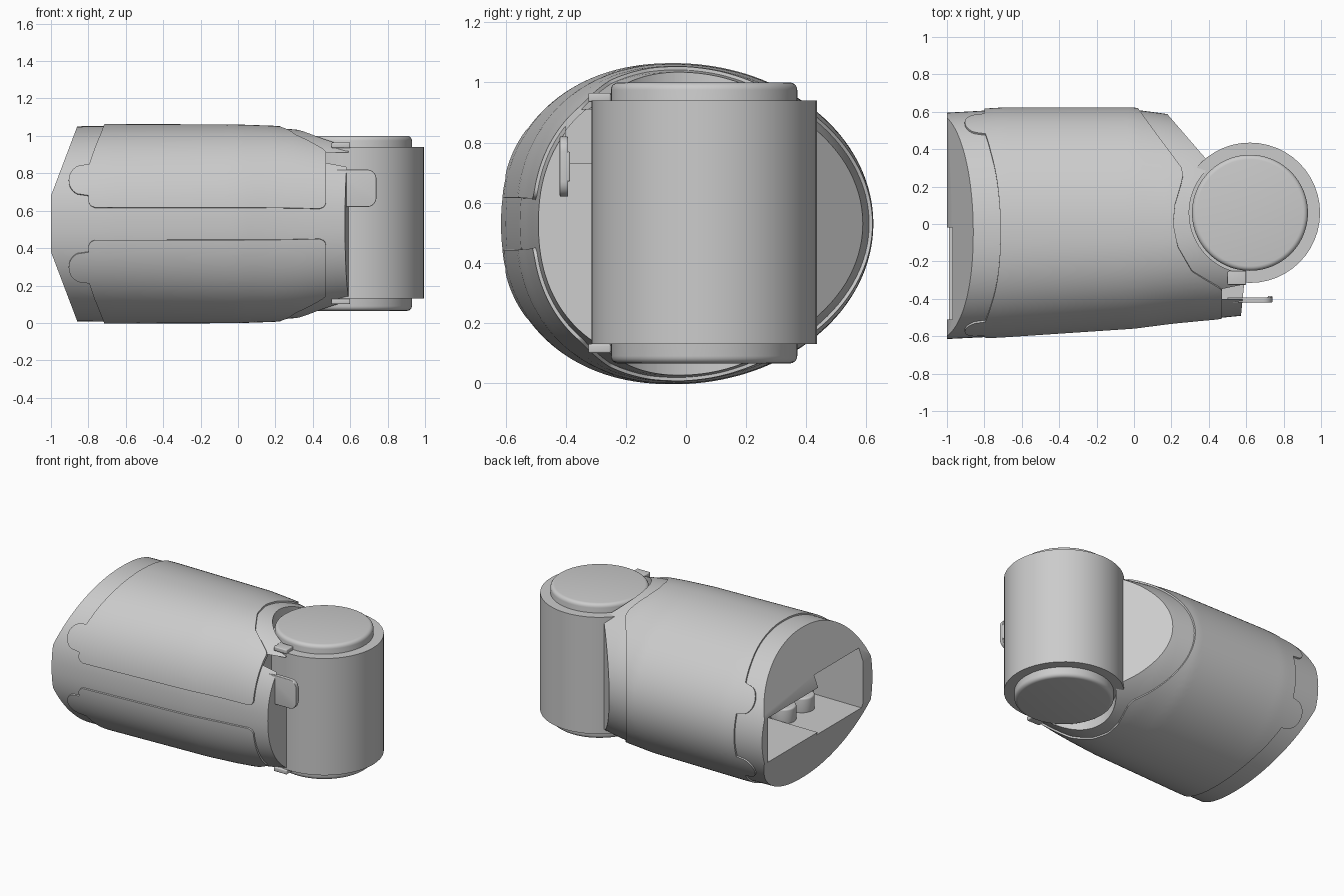
import bpy, bmesh, math
from math import sin, cos, pi, sqrt

if "Cube" in bpy.data.objects:
    bpy.data.objects.remove(bpy.data.objects["Cube"])

CX, CY, MID = 0.62, 0.06, 0.53          # joint axis and mid height


def lerp(table, t, col=1):
    """Piecewise-linear lookup in rows of (key, value, ...)."""
    if t <= table[0][0]:
        return table[0][col]
    for a, b in zip(table, table[1:]):
        if t <= b[0]:
            return a[col] + (b[col] - a[col]) * (t - a[0]) / (b[0] - a[0])
    return table[-1][col]


# Housing stations: x, front y, back y, half height
STATIONS = [(-1, -.615, .595, .52), (-.7, -.6, .612, .523), (0, -.553, .612, .52),
            (.2, -.527, .585, .513), (.32, -.515, .56, .503), (.45, -.503, .53, .483),
            (.58, -.49, .5, .465), (.75, -.475, .46, .46)]


def section(x, a, off=0.0):
    """Point on the egg-shaped housing; a = 0 is the front, going over the top."""
    lo, hi, h = (lerp(STATIONS, x, c) for c in (1, 2, 3))
    c, s = cos(a), sin(a)
    e = 0.9 if c > 0 else 1.0
    w = (-0.04 - lo) if c > 0 else (hi + 0.04)
    y = -0.04 - math.copysign((w + off) * abs(c) ** e, c)
    return (x, y, MID + math.copysign((h + off) * abs(s) ** e, s))


def finish(name, bm, bevel=0.0, angle=30):
    bmesh.ops.recalc_face_normals(bm, faces=bm.faces[:])
    me = bpy.data.meshes.new(name)
    bm.to_mesh(me)
    bm.free()
    ob = bpy.data.objects.new(name, me)
    bpy.context.collection.objects.link(ob)
    if bevel:
        m = ob.modifiers.new("edge", 'BEVEL')
        m.width, m.segments, m.limit_method = bevel, 4, 'ANGLE'
        apply(ob)
    smooth(ob, angle)
    return ob


def smooth(ob, angle=30):
    bpy.ops.object.select_all(action='DESELECT')
    ob.select_set(True)
    bpy.context.view_layer.objects.active = ob
    bpy.ops.object.shade_smooth_by_angle(angle=math.radians(angle))


def apply(ob):
    bpy.context.view_layer.update()
    ev = ob.evaluated_get(bpy.context.evaluated_depsgraph_get())
    me = bpy.data.meshes.new_from_object(ev)
    ob.modifiers.clear()
    ob.data = me


def grid(bm, rows, closed=False):
    vs = [[bm.verts.new(p) for p in r] for r in rows]
    for r, q in zip(vs, vs[1:]):
        n = len(r)
        for i in range(n if closed else n - 1):
            j = (i + 1) % n
            bm.faces.new((r[i], r[j], q[j], q[i]))
    return vs


def prism(name, pts, lo, hi, axis='z', bevel=0.0):
    """Extrude a 2D outline: (x, y) along z, or (x, z) along y."""
    bm = bmesh.new()
    put = (lambda p, t: (p[0], p[1], t)) if axis == 'z' else (lambda p, t: (p[0], t, p[1]))
    vs = grid(bm, [[put(p, lo) for p in pts], [put(p, hi) for p in pts]], True)
    bm.faces.new(vs[0])
    bm.faces.new(vs[1])
    return finish(name, bm, bevel)


def box(name, x, y, z, bevel=0.0):
    return prism(name, [(x[0], y[0]), (x[1], y[0]), (x[1], y[1]), (x[0], y[1])], *z, 'z', bevel)


def disc(cx, cy, r, n=96):
    return [(cx + r * cos(2 * pi * i / n), cy + r * sin(2 * pi * i / n)) for i in range(n)]


def cut(ob, cutters):
    for c in cutters:
        m = ob.modifiers.new("cut", 'BOOLEAN')
        m.operation, m.solver, m.object = 'DIFFERENCE', 'EXACT', c
        apply(ob)
        bpy.data.objects.remove(c)
    smooth(ob)


# Housing: lofted solid
bm = bmesh.new()
xs = [-1 + 1.75 * i / 40 for i in range(41)]
vs = grid(bm, [[section(x, 2 * pi * i / 128) for i in range(128)] for x in xs], True)
bm.faces.new(vs[0])
bm.faces.new(vs[-1])
housing = finish("housing", bm)

# Cutters: joint opening, end chamfers, end cavity, latch pocket
arc = [(CX + .325 * cos(math.radians(d)), CY + .325 * sin(math.radians(d)))
       for d in range(129, 266, 4)]
opening = [(.05, .736)] + arc + [(.595, -.26), (.572, -.49), (.56, -.75), (1.2, -.75), (1.2, .736)]
wedge = [(-1.1, .416), (-.8, 1.208), (-1.1, 1.3)]
cut(housing, [
    prism("opening_cutter", opening, -.2, 1.3),
    prism("upper_chamfer_cutter", wedge, -1, 1, 'y'),
    prism("lower_chamfer_cutter", [(x, 2 * MID - z) for x, z in wedge], -1, 1, 'y'),
    box("cavity_cutter", (-1.1, -.5), (-.45, .53), (.37, .68)),
    box("deep_cavity_cutter", (-1.1, -.62), (-.51, -.02), (.35, .76)),
    box("latch_pocket_cutter", (.45, .7), (-.40, -.2), (.73, .91)),
])

# Mounting bosses inside the end cavity
for i, y in enumerate((-.3, -.1, .3)):
    prism(f"mounting_boss_{i + 1}", disc(-.68, y, .08, 32), .34, .45, 'z', .012)


# Cover panel: wraps from the front seam over the back to the front again
RIGHT = [(-.36, .47), (-.345, .455), (-.25, .31), (-.12, .235), (0, .21), (.1, .22), (.2, .25),
         (.25, .262), (.29, .255), (.32, .23), (.6, -.01)]


def panel_ends(a):
    z = abs(section(-.8, a)[2] - MID)
    left = lerp([(.3, -.8), (.4, -.765), (.47, -.735), (.52, -.715)], z)
    d = .0064 - (z - .23) ** 2          # round locating tab
    if d > 0:
        left = min(left, -.825 - sqrt(d))
    right = lerp(RIGHT, section(.3, a)[1])
    c = .04 - (z - .085)                # rounded corner at the seam
    if cos(a) > 0 and c > 0:
        r = .04 - sqrt(max(0, .0016 - c * c))
        left, right = left + r, right - r
    return left, right


A0, N, ROWS = .134, 360, 28
angles = [A0 + (2 * pi - 2 * A0) * i / N for i in range(N + 1)]
rows = []
for k, a in enumerate(angles):
    l, r = panel_ends(a)
    line = [section(l + (r - l) * j / ROWS, a, .011) for j in range(ROWS + 1)]
    rows.append([section(l, a, -.01)] + line + [section(r, a, -.01)])
# turned-down seam edges
first, last = ([section(p[0], a, -.01) for p in row]
               for a, row in ((angles[0], rows[0]), (angles[-1], rows[-1])))
bm = bmesh.new()
grid(bm, [first] + rows + [last])
bmesh.ops.remove_doubles(bm, verts=bm.verts[:], dist=1e-5)
finish("cover_panel", bm, 0, 35)

# Joint: drum with rounded end caps
prism("joint_drum", disc(CX, CY, .375, 48), .13, .94)
prism("joint_caps", disc(CX, CY, .31), .065, 1.0, 'z', .025)

# Latch tab beside the drum: rounded plate with a curled tip
c = [(.69 + .05 * cos(t * pi / 12), z + .05 * sin(t * pi / 12))
     for z, ts in ((.67, range(-6, 1)), (.77, range(0, 7))) for t in ts]
prism("latch_tab", [(.5, .62)] + c + [(.5, .82)], -.42, -.392, 'y', .004)
box("latch_lip", (.715, .74), (-.41, -.385), (.67, .77), .006)

# Small locking bracket at the drum's inner side
box("lock_bracket", (.5, .6), (-.325, -.25), (.1, .13), .006)
box("lock_bracket_upper", (.5, .6), (-.325, -.25), (.935, .965), .006)
